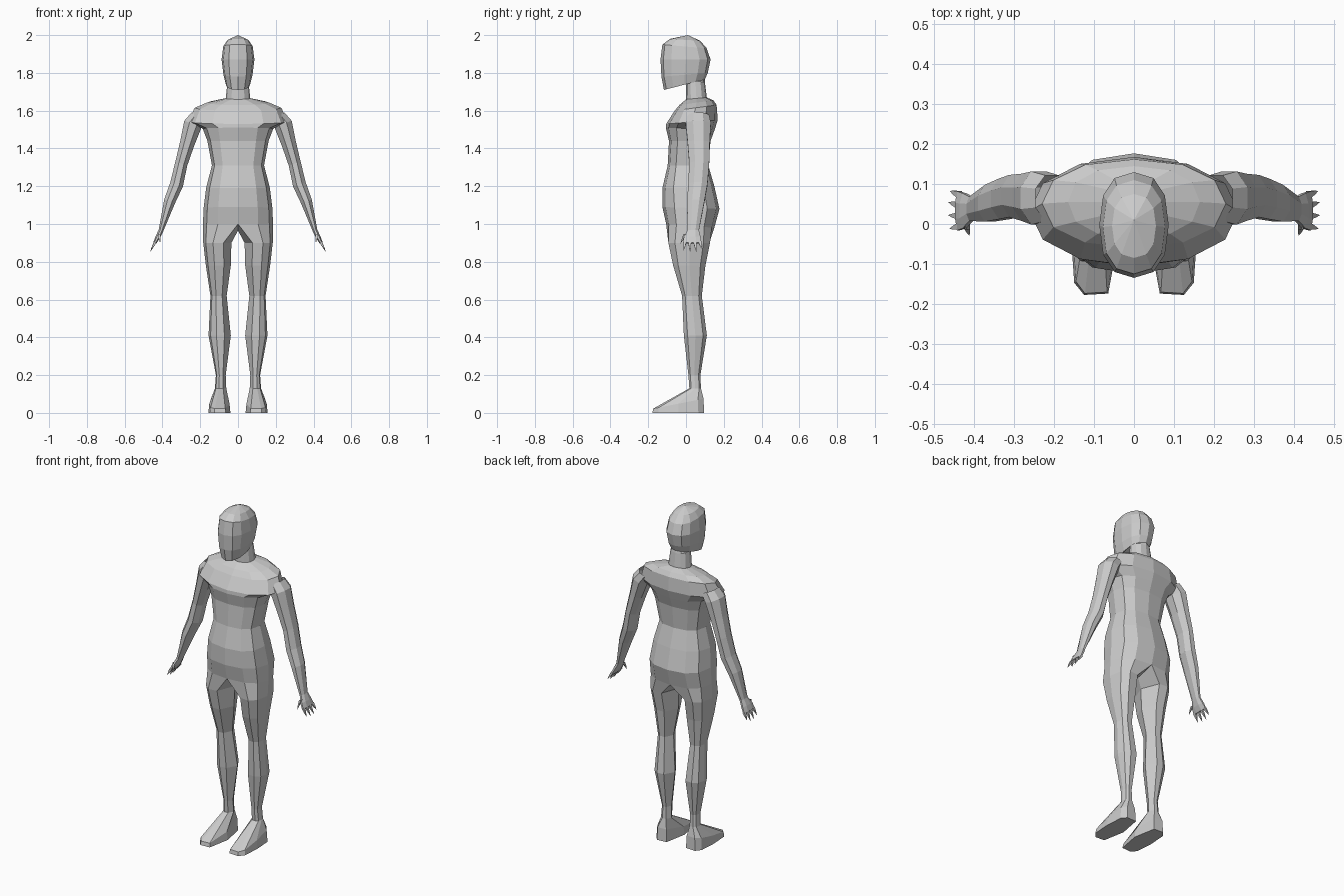
import bpy, bmesh
from math import sin, cos, radians

def spow(v, n):
    return (1 if v >= 0 else -1) * abs(v) ** (2 / n)

def ring(bm, angles, z0, z1, x0, x1, y0, y1, n=2.4, s=1):
    """Superellipse ring inside bounds, tilted from z0 (front) to z1 (back)."""
    out = []
    for a in angles:
        c, d = spow(cos(radians(a)), n), spow(sin(radians(a)), n)
        x = (x0 + x1) / 2 + c * (x1 - x0) / 2
        y = (y0 + y1) / 2 + d * (y1 - y0) / 2
        out.append(bm.verts.new((s * x, y, z0 + (z1 - z0) * (1 + d) / 2)))
    return out

def bridge(bm, a, b):
    n = len(a)
    for i in range(n):
        bm.faces.new((a[i], a[(i + 1) % n], b[(i + 1) % n], b[i]))

def fan(bm, loop, co):
    tip = bm.verts.new(co)
    for i in range(len(loop)):
        bm.faces.new((loop[i], loop[(i + 1) % len(loop)], tip))

def finish(bm, name):
    bmesh.ops.recalc_face_normals(bm, faces=bm.faces)
    me = bpy.data.meshes.new(name)
    bm.to_mesh(me)
    bm.free()
    ob = bpy.data.objects.new(name, me)
    bpy.context.collection.objects.link(ob)
    return ob

# Body: one loft from the crown to the hips, splitting into two legs
T_ANG = [-90 + 30 * k for k in range(12)]
L_ANG = [-112, -76, -38, 0, 38, 76, 112, 180]
TORSO = [  # z front, z back, half width, y front, y back, squareness
    (1.98, 1.97, .055, -.085, .075, 2.4),
    (1.95, 1.93, .078, -.125, .11, 2.4),
    (1.87, 1.87, .087, -.135, .13, 2.4),
    (1.78, 1.80, .077, -.13, .115, 2.4),
    (1.71, 1.765, .064, -.117, .10, 2.2),
    (1.765, 1.75, .055, 0, .10, 2.2),
    (1.66, 1.67, .065, 0, .11, 2.2),
    (1.63, 1.655, .165, -.035, .145, 2.3),
    (1.60, 1.63, .23, -.06, .162, 2.2),
    (1.53, 1.55, .262, -.105, .168, 2.1),
    (1.51, 1.50, .187, -.107, .152, 2.4),
    (1.44, 1.44, .162, -.09, .13, 2.6),
    (1.31, 1.31, .138, -.097, .118, 2.6),
    (1.19, 1.20, .168, -.125, .15, 2.5),
    (1.09, 1.08, .182, -.125, .177, 2.5),
    (1.00, .98, .186, -.105, .15, 2.5),
]
LEG = [  # z front, z back, x inner, x outer, y front, y back, squareness
    (.90, .90, .035, .184, -.096, .13, 2.4),
    (.78, .78, .038, .17, -.07, .105, 2.4),
    (.62, .62, .06, .146, -.022, .085, 2.4),
    (.41, .41, .038, .156, -.013, .112, 2.3),
    (.20, .20, .065, .117, .012, .077, 2.4),
    (.13, .13, .062, .122, .017, .08, 2.4),
    (.022, .075, .045, .152, -.176, .095, 3.6),
    (0, 0, .04, .157, -.18, .098, 3.6),
]
bm = bmesh.new()
prev = None
for z0, z1, hx, y0, y1, n in TORSO:
    cur = ring(bm, T_ANG, z0, z1, -hx, hx, y0, y1, n)
    if prev:
        bridge(bm, prev, cur)
    else:
        fan(bm, cur, (0, .01, 2.0))
    prev = cur
crotch = bm.verts.new((0, .03, .965))
for s in (1, -1):
    top = [prev[(s * k) % 12] for k in range(7)] + [crotch]
    loop = top
    for z0, z1, x0, x1, y0, y1, n in LEG:
        cur = ring(bm, L_ANG, z0, z1, x0, x1, y0, y1, n, s)
        bridge(bm, loop, cur)
        loop = cur
    bm.faces.new(loop)
finish(bm, "body")

# Arms: tilted tubes with hand, fingers and thumb
ARM = [  # x, z, radius across, y centre, radius along y
    (.205, 1.575, .045, .065, .058),
    (.238, 1.53, .050, .065, .068),
    (.268, 1.43, .040, .067, .060),
    (.300, 1.32, .034, .070, .054),
    (.325, 1.21, .036, .063, .052),
    (.362, 1.12, .031, .052, .047),
    (.408, .965, .013, .038, .031),
    (.425, .93, .013, .033, .045),
    (.440, .90, .009, .033, .050),
]
FINGERS = [  # base x, y, z and tip x, y, z
    (.437, .074, .905, .462, .083, .865),
    (.437, .047, .905, .466, .055, .850),
    (.437, .020, .905, .466, .022, .850),
    (.437, -.006, .905, .462, -.012, .860),
    (.418, -.005, .945, .412, -.030, .895),
]

def tube_ring(bm, x, z, r, y, ry, s, count):
    out = []
    for k in range(count):
        a = radians(360 * (k + .5) / count)
        out.append(bm.verts.new((s * (x + .94 * r * cos(a)), y + ry * sin(a),
                                 z + .34 * r * cos(a))))
    return out

for s, side in ((1, "left"), (-1, "right")):
    bm = bmesh.new()
    prev = None
    for x, z, r, y, ry in ARM:
        cur = tube_ring(bm, x, z, r * 1.06, y, ry * 1.06, s, 8)
        if prev:
            bridge(bm, prev, cur)
        prev = cur
    bm.faces.new(prev)
    for bx, by, bz, tx, ty, tz in FINGERS:
        base = tube_ring(bm, bx, bz, .010, by, .012, s, 4)
        mid = tube_ring(bm, (bx + tx) / 2, (bz + tz) / 2, .006, (by + ty) / 2, .007, s, 4)
        bridge(bm, base, mid)
        fan(bm, mid, (s * tx, ty, tz))
    finish(bm, side + "_arm")
